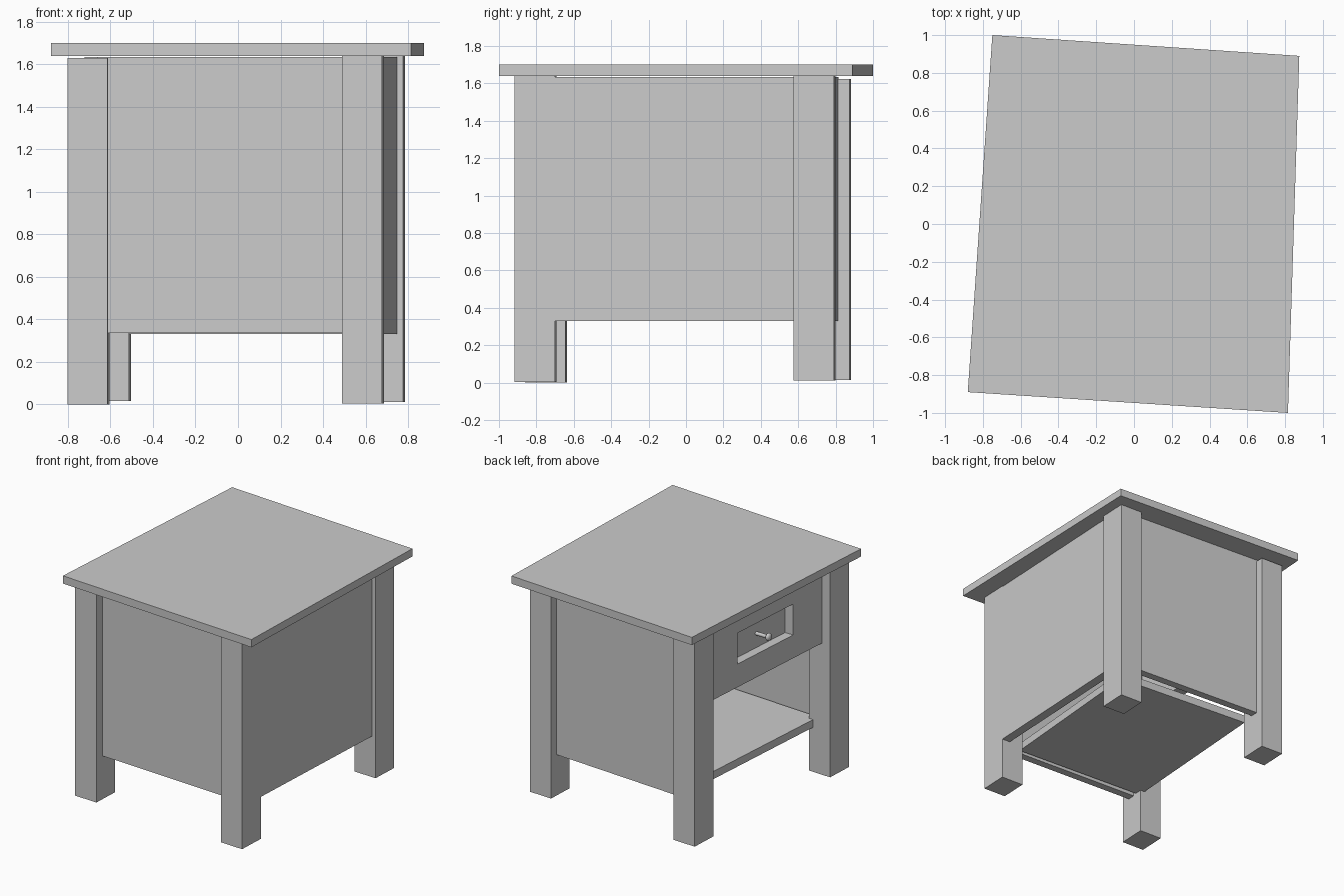
import bpy, bmesh, math
from mathutils import Vector, Matrix

cube = bpy.data.objects.get("Cube")
if cube:
    bpy.data.objects.remove(cube, do_unlink=True)

grey = bpy.data.materials.new("plain_grey")
grey.use_nodes = True
grey.diffuse_color = (0.6, 0.6, 0.6, 1)
grey.node_tree.nodes["Principled BSDF"].inputs["Base Color"].default_value = (0.6, 0.6, 0.6, 1)


def finish(name, bm):
    """Turn a bmesh into a grey object."""
    bmesh.ops.recalc_face_normals(bm, faces=bm.faces)
    mesh = bpy.data.meshes.new(name)
    bm.to_mesh(mesh)
    bm.free()
    mesh.materials.append(grey)
    obj = bpy.data.objects.new(name, mesh)
    bpy.context.collection.objects.link(obj)
    return obj


def prism(corners, z0, z1):
    """Extrude a floor outline from z0 up to z1."""
    bm = bmesh.new()
    base = bm.faces.new([bm.verts.new((x, y, z0)) for x, y in corners])
    top = bmesh.ops.extrude_face_region(bm, geom=[base])["geom"]
    verts = [v for v in top if isinstance(v, bmesh.types.BMVert)]
    bmesh.ops.translate(bm, verts=verts, vec=(0, 0, z1 - z0))
    return bm


def board(a, b, thick, z0, z1):
    """Upright board whose outer face runs from a to b, thickened to the left."""
    a, b = Vector(a), Vector(b)
    d = (b - a).normalized()
    inward = Vector((-d.y, d.x)) * thick
    return prism([a, b, b + inward, a + inward], z0, z1)


# Table top, slightly out of square
finish("table_top", prism([(-0.88, -0.89), (0.815, -1.0), (0.875, 0.89), (-0.75, 1.0)], 1.64, 1.70))

# Four legs
legs = {
    "front_right_leg": (-0.703, -0.748, 0.0, 1.63),
    "front_left_leg": (0.588, -0.805, 0.005, 1.64),
    "back_left_leg": (0.688, 0.688, 0.012, 1.64),
    "back_right_leg": (-0.603, 0.770, 0.015, 1.625),
}
for name, (x, y, z0, z1) in legs.items():
    w, d = 0.094, 0.108
    bm = prism([(-w, -d), (w, -d), (w, d), (-w, d)], z0, z1)
    bm.transform(Matrix.Translation((x, y, 0)) @ Matrix.Rotation(math.radians(-2.5), 4, "Z"))
    finish(name, bm)

# Three closed sides
finish("front_panel", board((-0.66, -0.785), (0.56, -0.852), 0.06, 0.335, 1.635))
finish("left_panel", board((0.684, -0.73), (0.75, 0.63), 0.07, 0.33, 1.635))
finish("back_panel", board((0.64, 0.735), (-0.56, 0.815), 0.06, 0.33, 1.635))

# Shelf
finish("shelf", prism([(-0.645, -0.70), (0.46, -0.77), (0.57, 0.53), (-0.55, 0.62)], 0.345, 0.405))

# Drawer front on the open side, with a sunken middle
bm = board((-0.625, 0.70), (-0.722, -0.68), 0.10, 1.02, 1.635)
lo, hi = Vector((0, -0.32, 1.20)), Vector((0, 0.30, 1.44))
for point in (lo, hi):
    for axis in ((0, 1, 0), (0, 0, 1)):
        geom = bm.verts[:] + bm.edges[:] + bm.faces[:]
        bmesh.ops.bisect_plane(bm, geom=geom, plane_co=point, plane_no=axis)
bmesh.ops.recalc_face_normals(bm, faces=bm.faces)
for face in bm.faces[:]:
    c = face.calc_center_median()
    if face.normal.x < -0.9 and lo.y < c.y < hi.y and lo.z < c.z < hi.z:
        sunk = bmesh.ops.extrude_discrete_faces(bm, faces=[face])["faces"][0]
        bmesh.ops.translate(bm, verts=sunk.verts[:], vec=(0.07, 0, 0))
        break
finish("drawer_front", bm)

# Drawer knob: stem and rounded head
bm = bmesh.new()
turn = Matrix.Rotation(math.pi / 2, 4, "Y")
bmesh.ops.create_cone(bm, cap_ends=True, segments=16, radius1=0.014, radius2=0.014, depth=0.11,
                      matrix=Matrix.Translation((-0.65, 0, 1.31)) @ turn)
bmesh.ops.create_uvsphere(bm, u_segments=16, v_segments=10, radius=0.03,
                          matrix=Matrix.Translation((-0.71, 0, 1.31)) @ turn @ Matrix.Diagonal((1, 1, 0.6, 1)))
knob = finish("drawer_knob", bm)
bpy.ops.object.select_all(action="DESELECT")
knob.select_set(True)
bpy.context.view_layer.objects.active = knob
bpy.ops.object.shade_smooth_by_angle()
